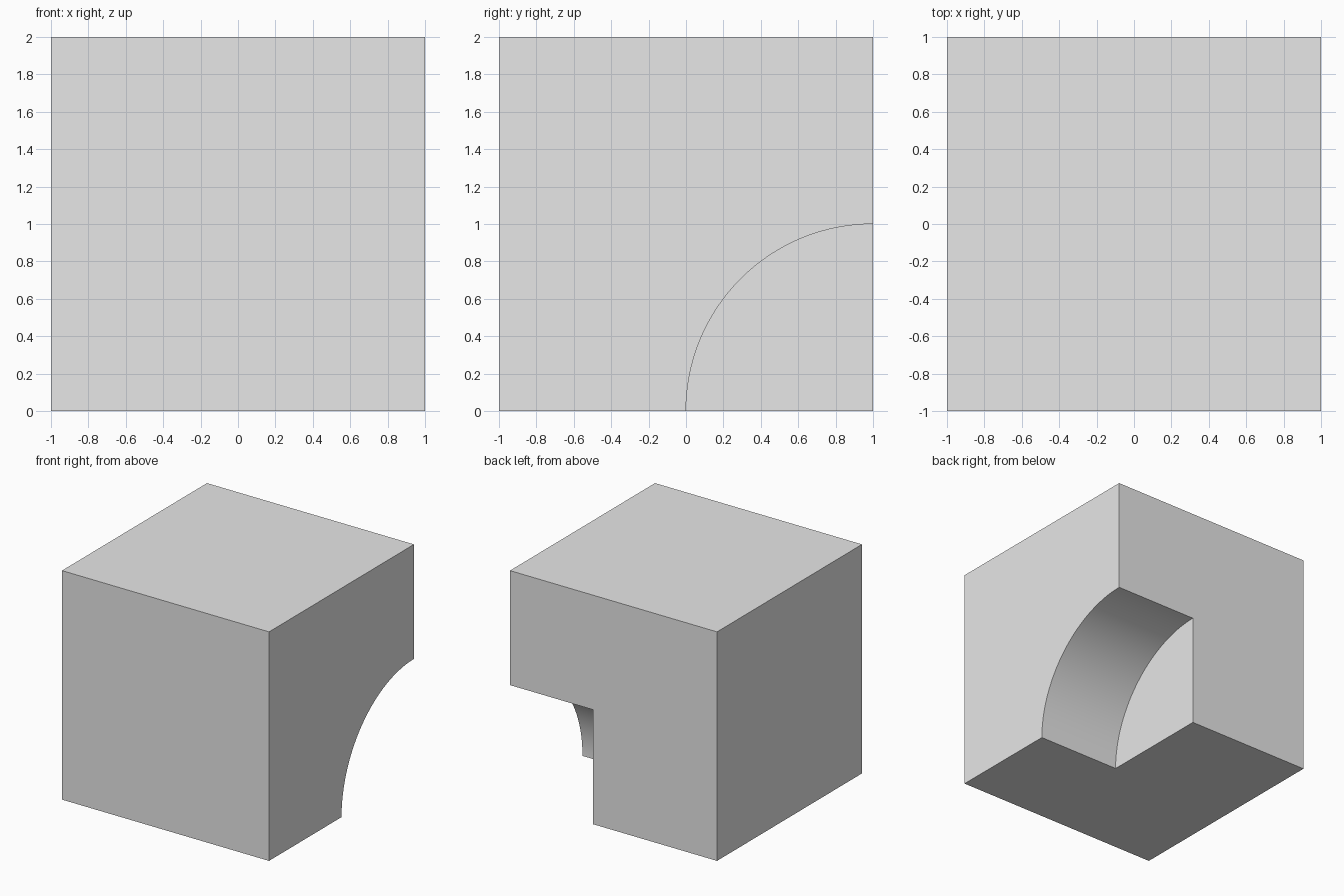
import bpy
import bmesh
import math
from mathutils import Matrix

default_cube = bpy.data.objects.get("Cube")
if default_cube:
    bpy.data.objects.remove(default_cube, do_unlink=True)

# One plain grey for the whole block
GREY = (0.8, 0.8, 0.8, 1.0)
grey = bpy.data.materials.new("light_grey")
grey.use_nodes = True
grey.diffuse_color = GREY
grey.node_tree.nodes["Principled BSDF"].inputs["Base Color"].default_value = GREY


def add_object(name, bm):
    """Turn a bmesh into a linked grey object."""
    mesh = bpy.data.meshes.new(name)
    bm.to_mesh(mesh)
    bm.free()
    mesh.materials.append(grey)
    obj = bpy.data.objects.new(name, mesh)
    bpy.context.collection.objects.link(obj)
    return obj


# Solid block
bm = bmesh.new()
bmesh.ops.create_cube(bm, size=2, matrix=Matrix.Translation((0, 0, 1)))
block = add_object("notched_block", bm)

# Cylinder along x, centred on the bottom back edge, ending inside the block
NOTCH_START, NOTCH_END = 0.2, 1.3
bm = bmesh.new()
bmesh.ops.create_cone(
    bm, cap_ends=True, segments=128, radius1=1, radius2=1,
    depth=NOTCH_END - NOTCH_START,
    matrix=Matrix.Translation(((NOTCH_START + NOTCH_END) / 2, 1, 0))
    @ Matrix.Rotation(math.pi / 2, 4, "Y"))
cutter = add_object("notch_cutter", bm)
cutter.hide_render = True

# Cut the quarter-round notch, then drop the cutter
cut = block.modifiers.new("notch", "BOOLEAN")
cut.operation = "DIFFERENCE"
cut.solver = "EXACT"
cut.object = cutter
bpy.ops.object.select_all(action="DESELECT")
block.select_set(True)
bpy.context.view_layer.objects.active = block
bpy.ops.object.modifier_apply(modifier=cut.name)
bpy.data.objects.remove(cutter, do_unlink=True)

# Smooth curve, sharp edges
bpy.ops.object.shade_smooth_by_angle(angle=math.radians(30))
